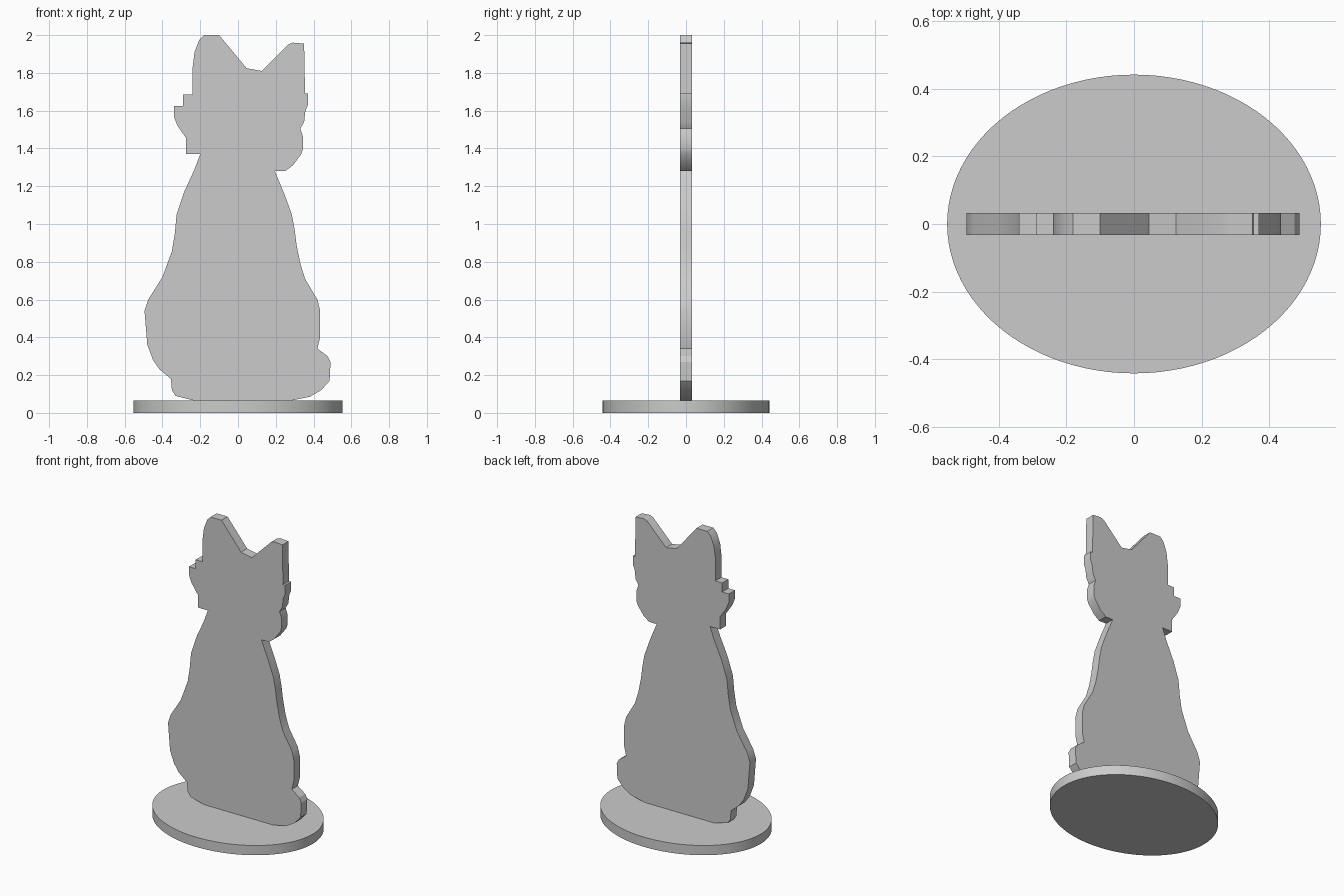
import bpy
import bmesh
from mathutils import Matrix, Vector

BASE_TOP = 0.065
PLATE_FRONT, PLATE_BACK = -0.032, 0.032

default_cube = bpy.data.objects.get("Cube")
if default_cube:
    bpy.data.objects.remove(default_cube, do_unlink=True)


def make_material(name, colour):
    material = bpy.data.materials.new(name)
    material.use_nodes = True
    material.diffuse_color = colour
    material.node_tree.nodes["Principled BSDF"].inputs["Base Color"].default_value = colour
    return material


def make_object(name, bm, material):
    """Turn a bmesh into a named object with smooth curves and sharp corners."""
    bmesh.ops.recalc_face_normals(bm, faces=bm.faces)
    mesh = bpy.data.meshes.new(name)
    bm.to_mesh(mesh)
    bm.free()
    obj = bpy.data.objects.new(name, mesh)
    bpy.context.collection.objects.link(obj)
    mesh.materials.append(material)
    bpy.ops.object.select_all(action="DESELECT")
    obj.select_set(True)
    bpy.context.view_layer.objects.active = obj
    bpy.ops.object.shade_smooth_by_angle(angle=0.45)
    return obj


grey = make_material("plain grey", (0.6, 0.6, 0.6, 1.0))

# Oval base: a flat disc stretched sideways
bm = bmesh.new()
bmesh.ops.create_cone(
    bm, cap_ends=True, segments=96, radius1=1, radius2=1, depth=1,
    matrix=Matrix.Diagonal((0.553, 0.442, BASE_TOP, 1))
    @ Matrix.Translation((0, 0, 0.5)),
)
make_object("oval_base", bm, grey)

# Outline of the sitting cat, in hundredths (x, z), running up the left side
paw_and_haunch = [
    (28, 6.5), (38, 8.5), (44, 12), (48.5, 17), (49, 27), (47.5, 30),
    (42, 34), (43.5, 40), (43.5, 54), (42, 60), (35.5, 71), (33, 79),
]
left_back = [(31, 89), (30, 97), (28.5, 105), (24.5, 116), (19.5, 128)]
left_cheek = [
    (25, 128), (29, 131), (33.5, 137), (34.5, 140), (34.5, 146), (33, 150.5),
    (35, 154), (35.7, 160), (37, 163), (37, 169), (35.5, 169),
]
ears = [
    (35, 195.5), (29, 196), (26.5, 195), (12.5, 181), (4.5, 182.5), (0, 188),
    (-10, 200), (-18, 200), (-20.5, 197.5), (-23, 191), (-24, 183),
]
right_cheek = [
    (-24, 168.5), (-29, 168.5), (-29, 162.5), (-34, 162.5), (-34, 157),
    (-32, 152), (-27.5, 145.5), (-27.5, 137), (-20, 137),
]
right_back = [
    (-23, 129), (-28.5, 117), (-32.5, 105), (-33.5, 94.5), (-35, 85.5),
    (-40, 72), (-47.5, 60), (-49.5, 54),
]
right_foot = [
    (-48, 36), (-45, 28), (-41.5, 23), (-35.5, 18), (-35, 12),
    (-33, 9), (-23, 6.5),
]
outline = (paw_and_haunch + left_back + left_cheek + ears
           + right_cheek + right_back + right_foot)

# Cat silhouette: the outline pushed through to an upright plate
bm = bmesh.new()
corners = [bm.verts.new((x / 100, PLATE_FRONT, z / 100)) for x, z in outline]
front = bm.faces.new(corners)
extruded = bmesh.ops.extrude_face_region(bm, geom=[front], use_keep_orig=True)
back_verts = [v for v in extruded["geom"] if isinstance(v, bmesh.types.BMVert)]
bmesh.ops.translate(bm, verts=back_verts, vec=Vector((0, PLATE_BACK - PLATE_FRONT, 0)))
make_object("cat_silhouette", bm, grey)
